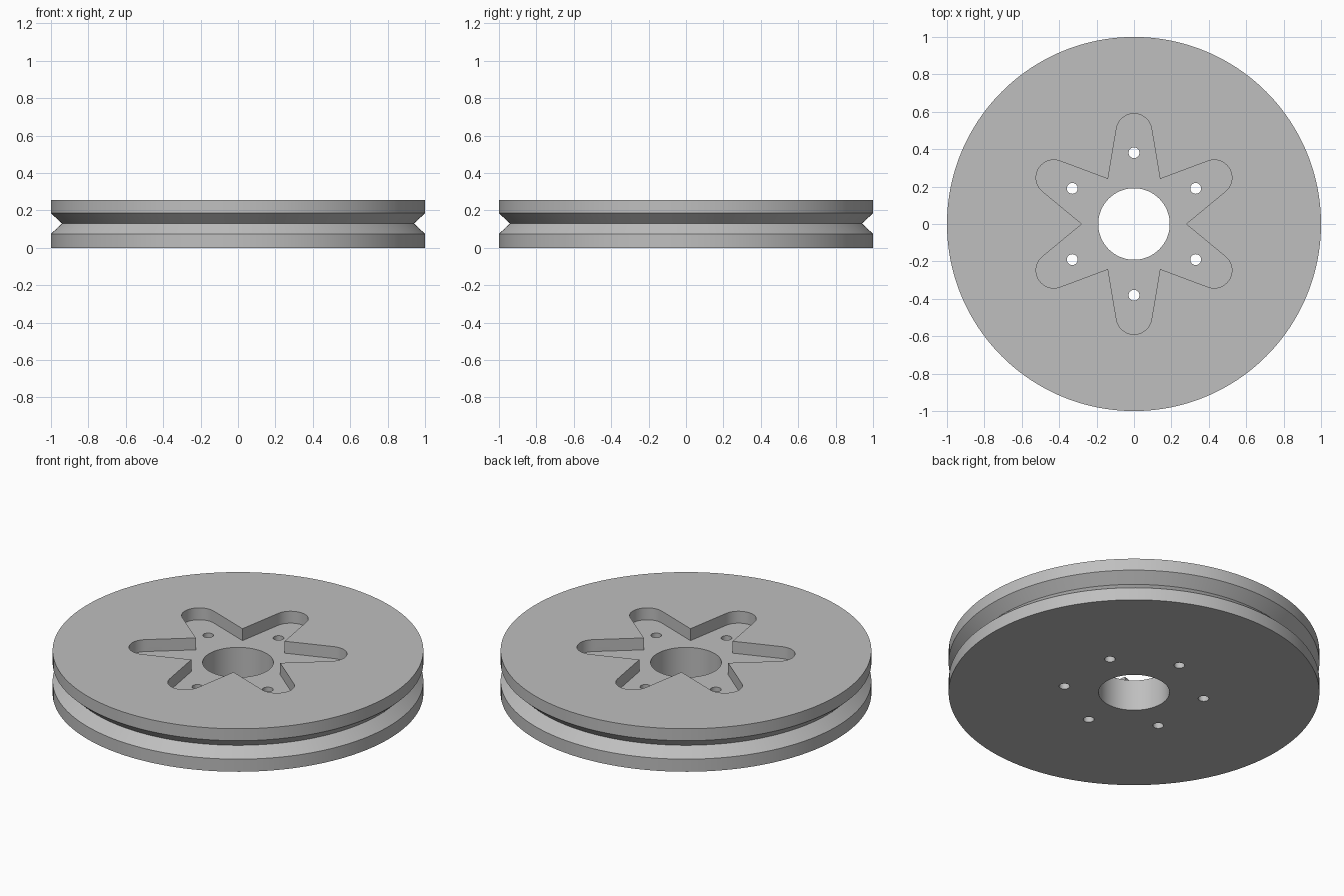
import bpy, bmesh, math
from mathutils import Vector, Matrix

if "Cube" in bpy.data.objects:
    bpy.data.objects.remove(bpy.data.objects["Cube"])

HEIGHT, FLOOR = 0.256, 0.185      # wheel thickness and pocket floor level
BORE, BOLT_CIRCLE, BOLT_R = 0.191, 0.381, 0.029
ARMS, SEGMENTS = 6, 192


def material(name, value):
    mat = bpy.data.materials.new(name)
    colour = (value, value, value, 1)
    mat.use_nodes = True
    mat.diffuse_color = colour
    mat.node_tree.nodes["Principled BSDF"].inputs["Base Color"].default_value = colour
    return mat


def make_object(name, bm):
    bmesh.ops.recalc_face_normals(bm, faces=bm.faces)
    mesh = bpy.data.meshes.new(name)
    bm.to_mesh(mesh)
    bm.free()
    obj = bpy.data.objects.new(name, mesh)
    bpy.context.collection.objects.link(obj)
    return obj


def lathe(name, profile):
    """Revolve a closed (radius, z) profile about the z axis."""
    bm = bmesh.new()
    rings = []
    for i in range(SEGMENTS):
        a = math.tau * i / SEGMENTS
        rings.append([bm.verts.new((r * math.cos(a), r * math.sin(a), z)) for r, z in profile])
    n = len(profile)
    for i, ring in enumerate(rings):
        nxt = rings[(i + 1) % SEGMENTS]
        for j in range(n):
            k = (j + 1) % n
            bm.faces.new((ring[j], nxt[j], nxt[k], ring[k]))
    return make_object(name, bm)


def prism(name, outline, bottom, top):
    """Extrude a flat outline between two heights."""
    bm = bmesh.new()
    face = bm.faces.new([bm.verts.new((p.x, p.y, bottom)) for p in outline])
    new = bmesh.ops.extrude_face_region(bm, geom=[face])["geom"]
    verts = [v for v in new if isinstance(v, bmesh.types.BMVert)]
    bmesh.ops.translate(bm, verts=verts, vec=(0, 0, top - bottom))
    return make_object(name, bm)


def star_outline():
    """Six tapered arms with round tips, meeting at the inner corners."""
    points = []
    tip_centre, tip_r, corner_r, sweep, steps = 0.495, 0.095, 0.278, math.radians(80.5), 20
    for arm in range(ARMS):
        turn = Matrix.Rotation(math.radians(30 + 60 * arm), 2)
        for i in range(steps + 1):
            a = sweep * (2 * i / steps - 1)
            points.append(turn @ Vector((tip_centre + tip_r * math.cos(a), tip_r * math.sin(a))))
        corner = math.radians(30)
        points.append(turn @ Vector((corner_r * math.cos(corner), corner_r * math.sin(corner))))
    return points


def circle_outline(x, y, radius, sides=32):
    return [Vector((x + radius * math.cos(math.tau * i / sides),
                    y + radius * math.sin(math.tau * i / sides))) for i in range(sides)]


def cut(target, cutter):
    mod = target.modifiers.new("cut", "BOOLEAN")
    mod.operation, mod.solver, mod.object = "DIFFERENCE", "EXACT", cutter
    bpy.ops.object.modifier_apply(modifier=mod.name)
    bpy.data.objects.remove(cutter)


# Grooved wheel with its central bore
wheel = lathe("grooved_pulley_wheel", [
    (BORE, 0), (1, 0), (1, 0.075), (0.941, 0.13), (1, 0.185), (1, HEIGHT), (BORE, HEIGHT)])
wheel.data.materials.append(material("grey metal", 0.52))
bpy.ops.object.select_all(action="DESELECT")
wheel.select_set(True)
bpy.context.view_layer.objects.active = wheel

# Star-shaped pocket in the top face
cut(wheel, prism("star_pocket_cutter", star_outline(), FLOOR, HEIGHT + 0.1))

# Bolt holes, one per arm
for i in range(ARMS):
    a = math.radians(30 + 60 * i)
    hole = circle_outline(BOLT_CIRCLE * math.cos(a), BOLT_CIRCLE * math.sin(a), BOLT_R)
    cut(wheel, prism("bolt_hole_cutter", hole, -0.1, HEIGHT + 0.1))

bpy.ops.object.shade_smooth_by_angle(angle=math.radians(25))
